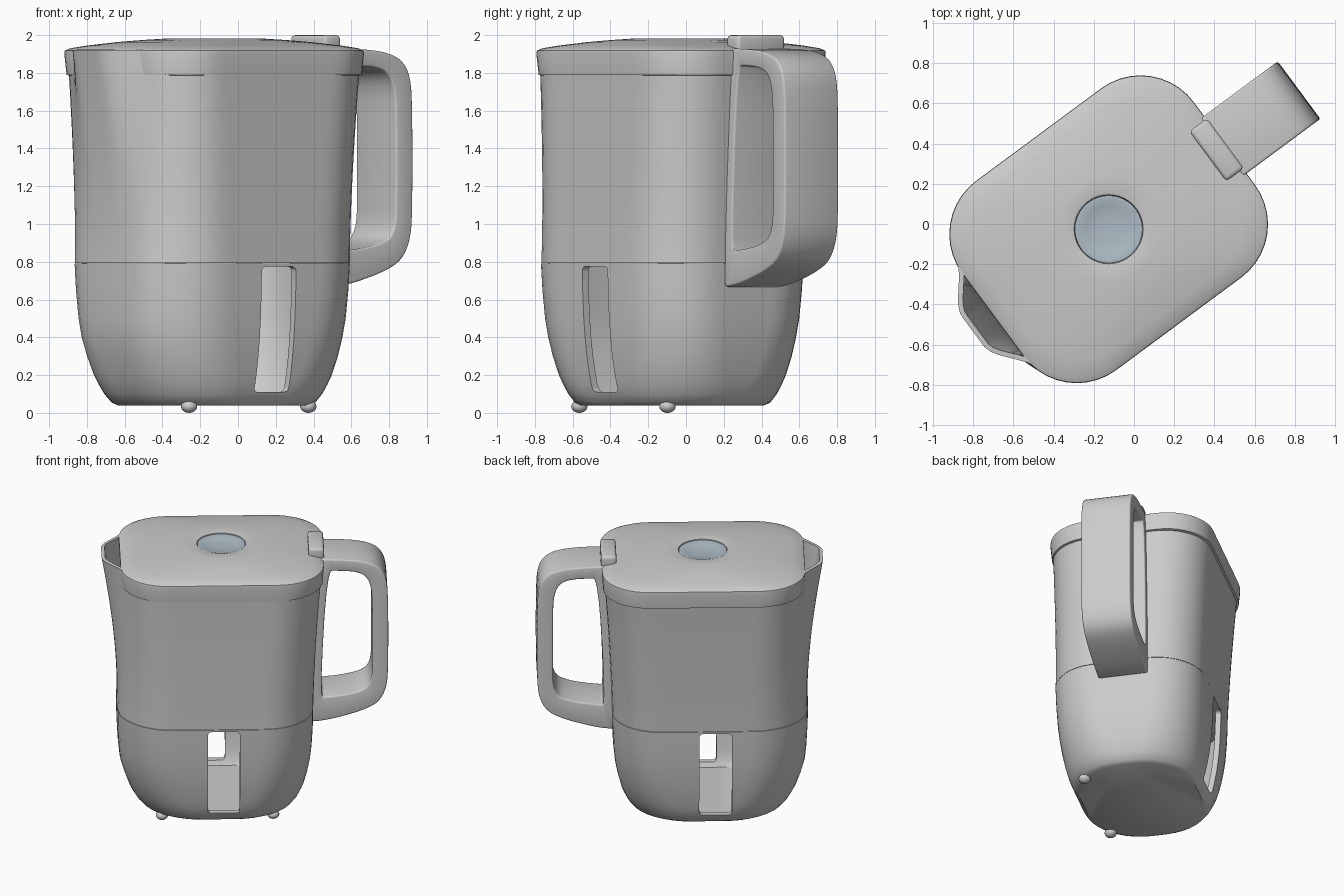
import bpy, bmesh, math

if "Cube" in bpy.data.objects:
    bpy.data.objects.remove(bpy.data.objects["Cube"])

TURN = math.radians(36.5)   # whole jug is turned about z; parts are built in its own u/v axes
CV = 0.047                  # centre line of spout, tab and handle


def finish(obj, angle=35):
    bpy.ops.object.select_all(action='DESELECT')
    obj.select_set(True)
    bpy.context.view_layer.objects.active = obj
    for mod in list(obj.modifiers):
        bpy.ops.object.modifier_apply(modifier=mod.name)
    bpy.ops.object.shade_smooth_by_angle(angle=math.radians(angle))


def make(name, bm):
    mesh = bpy.data.meshes.new(name)
    bm.to_mesh(mesh)
    bm.free()
    obj = bpy.data.objects.new(name, mesh)
    obj.rotation_euler.z = TURN
    bpy.context.collection.objects.link(obj)
    return obj


def ring(hu, hv, r, cu, cv, corner=10, side=14):
    """Rounded rectangle, counter-clockwise, same point count for any size."""
    arcs = []
    for k, (su, sv) in enumerate([(1, 1), (-1, 1), (-1, -1), (1, -1)]):
        arcs.append([(cu + su * (hu - r) + r * math.cos(math.pi / 2 * (k + i / corner)),
                      cv + sv * (hv - r) + r * math.sin(math.pi / 2 * (k + i / corner)))
                     for i in range(corner + 1)])
    pts = []
    for k in range(4):
        a, b = arcs[k][-1], arcs[(k + 1) % 4][0]
        pts += arcs[k]
        pts += [(a[0] + (b[0] - a[0]) * i / side, a[1] + (b[1] - a[1]) * i / side)
                for i in range(1, side)]
    return pts


def loft(name, sections, cap_bottom=True, cap_top=True, shape=None):
    """sections: (z, hu, hv, r, cu, cv) from bottom to top."""
    bm = bmesh.new()
    rows = []
    for z, *s in sections:
        pts = [(u, v, z) for u, v in ring(*s)]
        if shape:
            pts = [shape(p, s) for p in pts]
        rows.append([bm.verts.new(p) for p in pts])
    n = len(rows[0])
    for a, b in zip(rows, rows[1:]):
        for i in range(n):
            j = (i + 1) % n
            bm.faces.new((a[i], a[j], b[j], b[i]))
    if cap_bottom:
        bm.faces.new(rows[0][::-1])
    if cap_top:
        bm.faces.new(rows[-1])
    return make(name, bm)


def box(name, lo, hi):
    bm = bmesh.new()
    bmesh.ops.create_cube(bm, size=1)
    for v in bm.verts:
        v.co = [(a + b) / 2 + c * (b - a) for a, b, c in zip(lo, hi, v.co)]
    return make(name, bm)


def bevel(obj, width, segments=3):
    m = obj.modifiers.new('bevel', 'BEVEL')
    m.width, m.segments, m.limit_method = width, segments, 'ANGLE'
    m.angle_limit = math.radians(40)


def shell(obj, thickness):
    m = obj.modifiers.new('shell', 'SOLIDIFY')
    m.thickness, m.offset = thickness, -1


# both ends bow outward; towards the top the -u end narrows into the spout
def bulge(p, s):
    u, v, z = p
    hu, hv, r, cu, cv = s
    bow = max(0.0, 1 - ((v - cv) / hv) ** 2) * min(1.0, z / 0.4)
    t = max(0.0, (z - 0.8) / 1.12)
    x = (u - cu) / hu
    if x < 0:
        d = min(1.0, max(0.0, (0.34 - abs(v - CV)) / 0.25))
        push = 0.06 * (1 - t) * bow + 0.14 * t ** 1.5 * d * d * (3 - 2 * d)
        u -= push * min(1.0, -x * 2)
    else:
        u += 0.018 * (1 - t) * bow * min(1.0, x * 2)
    return u, v, z


# lower cup: hollow bowl with a window slot in each long side, slightly staggered
cup = loft('lower_cup', [(z, hu, hv, r, -0.145, 0.02) for z, hu, hv, r in [
    (0.04, 0.51, 0.415, 0.38), (0.055, 0.535, 0.435, 0.38), (0.10, 0.565, 0.46, 0.39),
    (0.15, 0.585, 0.477, 0.39), (0.20, 0.600, 0.488, 0.38), (0.30, 0.620, 0.506, 0.37),
    (0.40, 0.634, 0.518, 0.36), (0.50, 0.644, 0.527, 0.35), (0.65, 0.652, 0.534, 0.34),
    (0.79, 0.655, 0.537, 0.33)]], cap_top=False, shape=bulge)
shell(cup, 0.04)
for lo, hi in (((-0.225, -1, 0.11), (0.0, 0, 0.775)), ((-0.31, 0, 0.11), (-0.08, 1, 0.775))):
    cutter = box('slot_cutter', lo, hi)
    cutter.hide_render = True
    bevel(cutter, 0.025)
    finish(cutter)
    cut = cup.modifiers.new('slot', 'BOOLEAN')
    cut.operation, cut.solver, cut.object = 'DIFFERENCE', 'EXACT', cutter
    finish(cup)
    bpy.data.objects.remove(cutter)

# upper body: flaring tank with the spout
sections = []
for i in range(17):
    t = i / 16
    sections.append((0.793 + 1.127 * t, 0.654 + 0.052 * t ** 1.5, 0.536 + 0.038 * t ** 1.5,
                     0.33, -0.144 + 0.027 * t, 0.02 + 0.034 * t))
body = loft('upper_body', sections, cap_top=False, shape=bulge)
shell(body, 0.025)
finish(body)

# lid: skirt, low dome and central well
lid = loft('lid', [(z, hu, hv, r, -0.117, 0.054) for z, hu, hv, r in [
    (1.785, 0.695, 0.562, 0.32), (1.79, 0.709, 0.577, 0.33), (1.90, 0.717, 0.586, 0.33),
    (1.918, 0.715, 0.584, 0.33), (1.930, 0.695, 0.566, 0.33), (1.945, 0.63, 0.50, 0.33),
    (1.963, 0.50, 0.41, 0.33), (1.974, 0.38, 0.33, 0.30), (1.981, 0.27, 0.25, 0.24),
    (1.982, 0.185, 0.185, 0.1849), (1.978, 0.172, 0.172, 0.1719),
    (1.945, 0.165, 0.165, 0.1649)]])
finish(lid)

# bluish dished button in the lid
button = loft('lid_button', [(z, r, r, r * 0.999, -0.117, 0.054) for z, r in [
    (1.94, 0.168), (1.972, 0.168), (1.974, 0.155), (1.962, 0.12), (1.956, 0.06), (1.955, 0.01)]])
mat = bpy.data.materials.new('button_blue_grey')
mat.diffuse_color = (0.42, 0.50, 0.56, 1)
mat.use_nodes = True
mat.node_tree.nodes["Principled BSDF"].inputs["Base Color"].default_value = mat.diffuse_color
button.data.materials.append(mat)
finish(button)

# hinge tab between lid and handle
tab = box('hinge_tab', (0.495, CV - 0.15, 1.90), (0.605, CV + 0.16, 2.0))
bevel(tab, 0.02)
finish(tab)


# handle: closed loop in the u-z plane, extruded across v
def round_loop(pts):
    for _ in range(2):
        pts = [(a[0] * w + b[0] * (1 - w), a[1] * w + b[1] * (1 - w))
               for a, b in zip(pts, pts[1:] + pts[:1]) for w in (0.75, 0.25)]
    return pts


outer = round_loop([(0.49, 0.665), (0.58, 0.67), (0.70, 0.695), (0.88, 0.75), (0.99, 0.81),
                    (1.045, 0.92), (1.057, 1.08), (1.057, 1.60), (1.045, 1.78), (0.99, 1.87),
                    (0.88, 1.912), (0.70, 1.928), (0.50, 1.928)])
inner = round_loop([(0.575, 0.855), (0.62, 0.86), (0.72, 0.87), (0.84, 0.895), (0.91, 0.93),
                    (0.94, 1.0), (0.945, 1.1), (0.945, 1.58), (0.935, 1.72), (0.895, 1.80),
                    (0.82, 1.83), (0.70, 1.837), (0.625, 1.837)])
bm = bmesh.new()
o0, o1, i0, i1 = [[bm.verts.new((u, CV + side * 0.178, z)) for u, z in loop]
                  for loop in (outer, inner) for side in (-1, 1)]
n = len(o0)
for k in range(n):
    j = (k + 1) % n
    for a, b in ((o0, i0), (i0, i1), (i1, o1), (o1, o0)):
        bm.faces.new((a[k], a[j], b[j], b[k]))
bmesh.ops.recalc_face_normals(bm, faces=bm.faces)
handle = make('handle', bm)
bevel(handle, 0.015)
finish(handle)

# two small feet along one side
for k, u in enumerate((-0.544, 0.241)):
    bm = bmesh.new()
    bmesh.ops.create_uvsphere(bm, u_segments=20, v_segments=12, radius=1)
    for v in bm.verts:
        v.co = (u + v.co.x * 0.043, -0.30 + v.co.y * 0.043, 0.034 + v.co.z * 0.034)
    finish(make('foot_%d' % (k + 1), bm))
